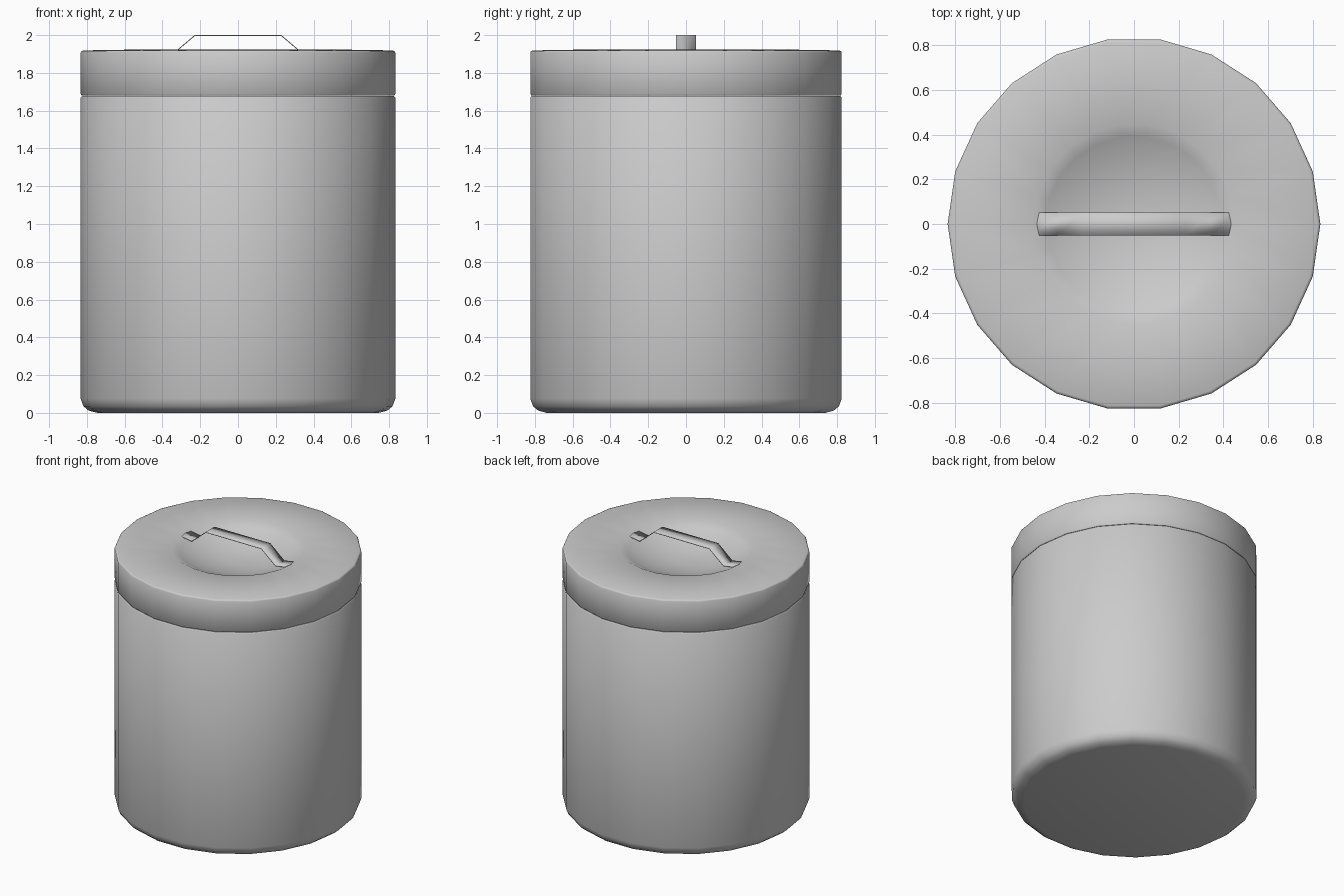
import bpy, bmesh, math

if "Cube" in bpy.data.objects:
    bpy.data.objects.remove(bpy.data.objects["Cube"])

SIDES = 22


def finish(name, bm, angle=40):
    bmesh.ops.recalc_face_normals(bm, faces=bm.faces)
    mesh = bpy.data.meshes.new(name)
    bm.to_mesh(mesh)
    bm.free()
    ob = bpy.data.objects.new(name, mesh)
    bpy.context.collection.objects.link(ob)
    bpy.ops.object.select_all(action='DESELECT')
    ob.select_set(True)
    bpy.context.view_layer.objects.active = ob
    bpy.ops.object.shade_smooth_by_angle(angle=math.radians(angle))
    return ob


def lathe(name, profile):
    """Closed solid of revolution from (radius, z) points running bottom to top."""
    bm = bmesh.new()
    rings = []
    for r, z in profile:
        rings.append([bm.verts.new((r * math.cos(2 * math.pi * i / SIDES),
                                    r * math.sin(2 * math.pi * i / SIDES), z))
                      for i in range(SIDES)])
    for a, b in zip(rings, rings[1:]):
        for i in range(SIDES):
            j = (i + 1) % SIDES
            bm.faces.new((a[i], a[j], b[j], b[i]))
    bm.faces.new(rings[0])
    bm.faces.new(rings[-1])
    return finish(name, bm)


# Canister body with rounded foot and a small chamfer under the lid
lathe("canister_body", [(0.745, 0.0), (0.79, 0.012), (0.818, 0.035), (0.833, 0.075),
                        (0.833, 1.668), (0.826, 1.677), (0.80, 1.677)])

# Lid with a spherical finger dish in its top
RIM, RIM_Z, DEPTH = 0.45, 1.925, 0.115
ball = (RIM ** 2 + DEPTH ** 2) / (2 * DEPTH)
dish = []
for k in range(8):
    r = RIM * (1 - k / 8)
    dish.append((r, RIM_Z - DEPTH + ball - math.sqrt(ball ** 2 - r ** 2)))
lathe("lid", [(0.80, 1.679), (0.826, 1.679), (0.833, 1.688), (0.833, 1.908),
              (0.829, 1.915), (0.82, 1.919)] + dish)

# Bent strap handle bridging the dish
half = [(0.445, 1.919), (0.345, 1.903), (0.23, 2.0)]
path = [(-x, z) for x, z in half] + half[::-1]
bm = bmesh.new()
pairs = [[bm.verts.new((x, y, z)) for y in (-0.052, 0.052)] for x, z in path]
for a, b in zip(pairs, pairs[1:]):
    bm.faces.new((a[0], b[0], b[1], a[1]))
handle = finish("handle", bm, 50)
thick = handle.modifiers.new("thickness", 'SOLIDIFY')
thick.thickness = 0.005
thick.offset = -1
